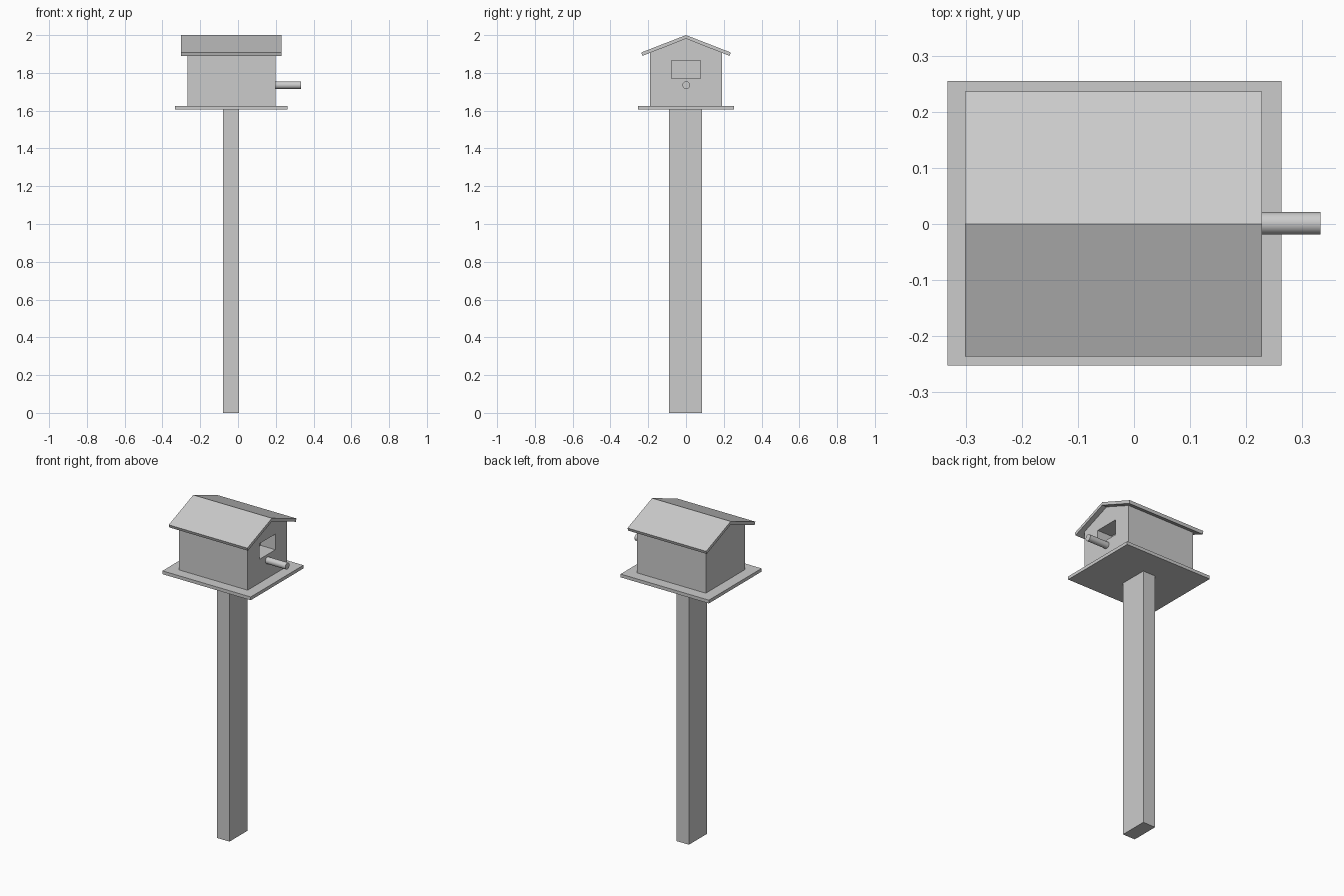
import bpy
import bmesh

default = bpy.data.objects.get("Cube")
if default:
    bpy.data.objects.remove(default, do_unlink=True)

grey = bpy.data.materials.new("plain grey")
grey.use_nodes = True
colour = (0.6, 0.6, 0.6, 1)
grey.diffuse_color = colour
grey.node_tree.nodes["Principled BSDF"].inputs["Base Color"].default_value = colour


def extrude_x(name, profile, x0, x1):
    """Extrude a closed (y, z) profile from x0 to x1."""
    bm = bmesh.new()
    face = bm.faces.new([bm.verts.new((x0, y, z)) for y, z in profile])
    new = bmesh.ops.extrude_face_region(bm, geom=[face])["geom"]
    verts = [g for g in new if isinstance(g, bmesh.types.BMVert)]
    bmesh.ops.translate(bm, verts=verts, vec=(x1 - x0, 0, 0))
    bmesh.ops.recalc_face_normals(bm, faces=bm.faces)
    mesh = bpy.data.meshes.new(name)
    bm.to_mesh(mesh)
    bm.free()
    mesh.materials.append(grey)
    obj = bpy.data.objects.new(name, mesh)
    bpy.context.collection.objects.link(obj)
    return obj


def box(name, x0, x1, y0, y1, z0, z1):
    return extrude_x(name, [(y0, z0), (y1, z0), (y1, z1), (y0, z1)], x0, x1)


# Post and platform
box("post", -0.08, 0.005, -0.089, 0.086, 0, 1.605)
box("platform", -0.333, 0.263, -0.253, 0.255, 1.605, 1.625)

# House body with gabled ends
house = extrude_x("house", [(-0.19, 1.625), (0.19, 1.625), (0.19, 1.907),
                            (0, 1.982), (-0.19, 1.907)], -0.267, 0.198)

# Entrance recess cut into the gable wall
cutter = box("entrance_cutter", 0.098, 0.25, -0.077, 0.077, 1.77, 1.865)
cutter.hide_render = True
cutter.hide_viewport = True
cut = house.modifiers.new("entrance", 'BOOLEAN')
cut.operation = 'DIFFERENCE'
cut.solver = 'EXACT'
cut.object = cutter

# Chevron roof
extrude_x("roof", [(0, 2), (0.237, 1.908), (0.231, 1.89), (0, 1.981),
                   (-0.231, 1.89), (-0.237, 1.908)], -0.302, 0.229)

# Perch under the entrance
bpy.ops.mesh.primitive_cylinder_add(vertices=32, radius=0.02, depth=0.145,
                                    location=(0.2605, 0.001, 1.735),
                                    rotation=(0, 1.5707963, 0))
perch = bpy.context.object
perch.name = "perch"
perch.data.materials.append(grey)
bpy.ops.object.shade_smooth_by_angle()
